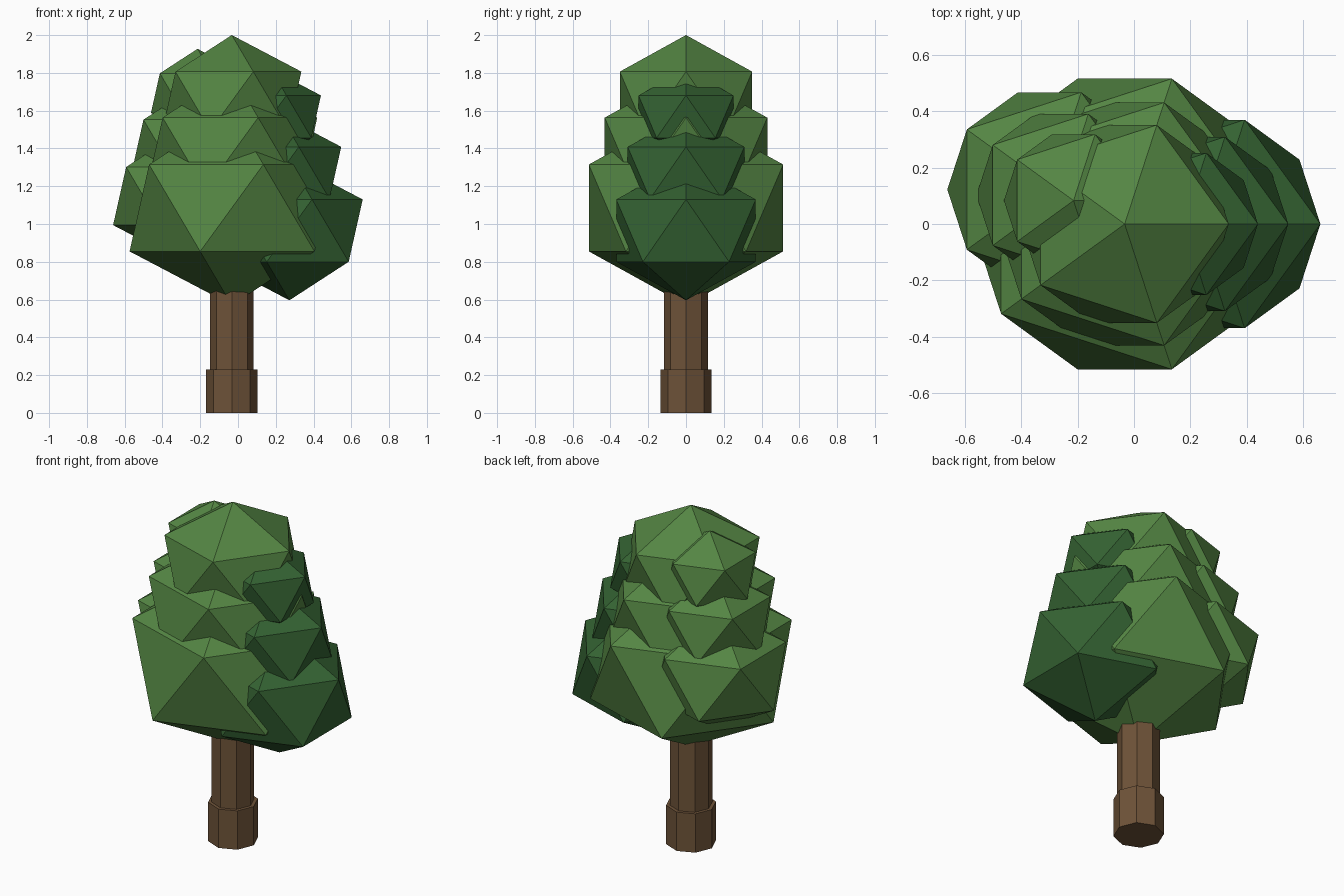
import bpy
from mathutils import Vector

default = bpy.data.objects.get("Cube")
if default:
    bpy.data.objects.remove(default, do_unlink=True)


def make_material(name, colour):
    mat = bpy.data.materials.new(name)
    mat.use_nodes = True
    mat.diffuse_color = (*colour, 1)
    bsdf = next(n for n in mat.node_tree.nodes if n.type == 'BSDF_PRINCIPLED')
    bsdf.inputs["Base Color"].default_value = (*colour, 1)
    bsdf.inputs["Roughness"].default_value = 0.9
    return mat


light_green = make_material("light leaf green", (0.088, 0.235, 0.056))
dark_green = make_material("dark leaf green", (0.034, 0.122, 0.032))
bark_brown = make_material("bark brown", (0.156, 0.086, 0.040))

AXIS_X = -0.033   # trunk axis
SQUASH = 0.85     # leaf clumps are slightly flattened


def finish(name, mat):
    obj = bpy.context.object
    obj.name = obj.data.name = name
    obj.data.materials.append(mat)
    return obj


def trunk_part(name, radius, bottom, top):
    bpy.ops.mesh.primitive_cylinder_add(
        vertices=8, radius=radius, depth=top - bottom,
        location=(AXIS_X, 0, (bottom + top) / 2))
    finish(name, bark_brown)


def leaf_clump(name, radius, centre, mat):
    bpy.ops.mesh.primitive_ico_sphere_add(
        subdivisions=1, radius=radius, location=centre)
    bpy.context.object.scale.z = SQUASH
    bpy.ops.object.transform_apply(location=False, rotation=False, scale=True)
    finish(name, mat)


# Trunk with a thicker foot
trunk_part("trunk_foot", 0.136, 0, 0.23)
trunk_part("trunk", 0.116, 0.2, 0.85)

# Each tier repeats the same three clumps at a smaller size
clumps = [
    ("main_leaves", 0.605, Vector((0, 0, 0)), light_green),
    ("right_leaves", 0.405, Vector((-0.266, 0.122, 0.063)), light_green),
    ("left_leaves", 0.434, Vector((0.305, 0, -0.12)), dark_green),
]
tiers = [("lower", 1.085, 1.0), ("middle", 1.371, 0.836), ("upper", 1.65, 0.681)]

for tier, height, size in tiers:
    for part, radius, offset, mat in clumps:
        centre = Vector((AXIS_X, 0, height)) + offset * size
        leaf_clump(f"{tier}_{part}", radius * size, centre, mat)
